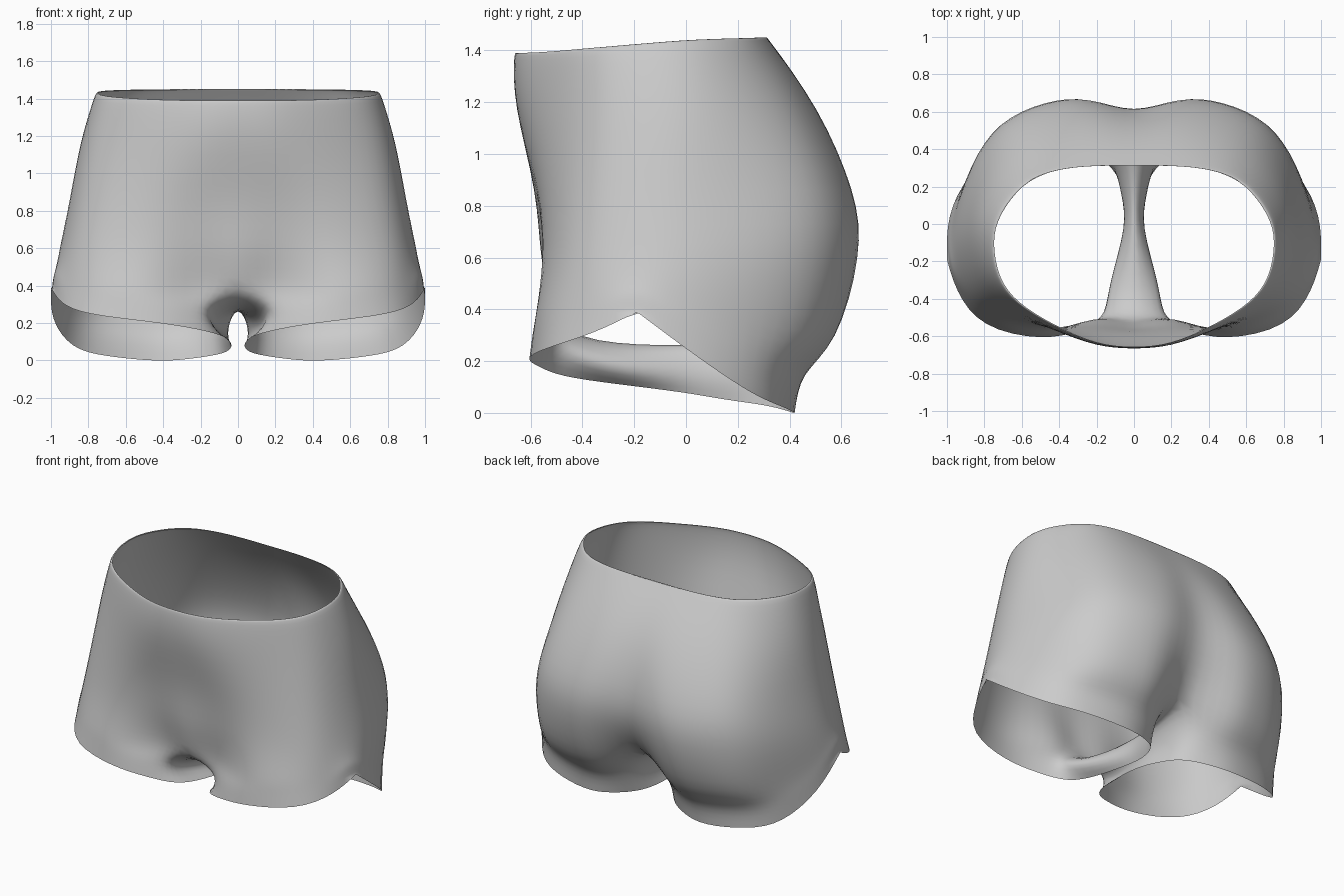
import bpy, bmesh
from mathutils import Vector

if "Cube" in bpy.data.objects:
    bpy.data.objects.remove(bpy.data.objects["Cube"])

# Half cross-sections (x, y): centre front -> side -> centre back
WAIST = [(0, -.655), (.2, -.632), (.42, -.54), (.61, -.42), (.715, -.28), (.748, -.1),
         (.71, .05), (.595, .2), (.45, .276), (.3, .306), (.14, .315), (0, .315)]
UPPER_HIP = [(0, -.652), (.2, -.64), (.42, -.57), (.64, -.45), (.78, -.31), (.835, -.12),
             (.82, .06), (.73, .25), (.57, .41), (.36, .485), (.18, .505), (0, .5)]
HIP = [(0, -.585), (.22, -.578), (.45, -.555), (.68, -.47), (.83, -.34), (.895, -.14),
       (.885, .06), (.81, .3), (.67, .51), (.45, .613), (.22, .638), (0, .6)]
SEAT = [(0, -.562), (.22, -.54), (.48, -.555), (.74, -.48), (.88, -.35), (.945, -.16),
        (.94, .05), (.86, .32), (.71, .53), (.48, .64), (.25, .655), (0, .592)]

# Leg opening, same column order, then back along the inner thigh
HEM = [(.12, -.47, .143), (.28, -.565, .178), (.5, -.605, .21), (.79, -.535, .25),
       (.94, -.36, .31), (1, -.19, .39), (.985, .04, .22), (.88, .25, .08),
       (.7, .37, .025), (.45, .42, 0), (.27, .39, .008), (.12, .3, .03),
       (.055, .15, .052), (.035, -.02, .08), (.055, -.27, .112)]
# Crotch seam on the centre line, back to front
SEAM_FRONT = (0, -.515, .385)
SEAM_BACK = (0, .42, .355)
SEAM_INNER = [(0, .18, .28), (0, -.04, .265), (0, -.34, .283)]
# How far the inner thigh swells out between seam and hem
SWELL = {0: .1, 11: .06, 12: .04, 13: .035, 14: .1}
NOTCH = Vector(HEM[5])


def section(points, z):
    return [Vector((x, y, z)) for x, y in points]


# Rows from the waist down to the hem
waist = [Vector((x, y, max(1.39, 1.437 + .08 * y - .05 * max(y, 0)))) for x, y in WAIST]
band = [Vector((p.x * 1.03, p.y * 1.012 + (.018 if p.y > 0 else 0), p.z - .03)) for p in waist]
seat = section(SEAT, .6)
hem = [Vector(p) for p in HEM]
thigh = [(a + b) / 2 for a, b in zip(seat, hem)]
for p in thigh:
    if p.y > .3:
        p.y += .035                         # lower curve of the seat
thigh[1] = Vector((.22, -.505, .4))         # groin fold
thigh[0], thigh[11] = Vector(SEAM_FRONT), Vector(SEAM_BACK)
thigh += [Vector(p) for p in SEAM_INNER]
leg = [(a + b) / 2 for a, b in zip(thigh, hem)]
for j, swell in SWELL.items():
    leg[j].x += swell
leg[0].y += .02
for j in (8, 9, 10):
    leg[j].y -= .035                        # fold under the seat
rows = [waist, band, section(UPPER_HIP, 1.17), section(HIP, .86), seat, thigh, leg, hem]

# Both halves of the shell, welded along the centre line
bm = bmesh.new()
for side in (1, -1):
    grid = [[bm.verts.new((p.x * side, p.y, p.z)) for p in row] for row in rows]
    for upper, lower in zip(grid, grid[1:]):
        n = len(upper)
        closed = n == len(HEM)              # leg rows go all the way round
        for j in range(n if closed else n - 1):
            k = (j + 1) % n
            quad = [upper[j], lower[j], lower[k], upper[k]]
            bm.faces.new(quad if side == 1 else quad[::-1])
bmesh.ops.remove_doubles(bm, verts=bm.verts, dist=.0005)
mesh = bpy.data.meshes.new("shorts")
bm.to_mesh(mesh)
bm.free()
shorts = bpy.data.objects.new("shorts", mesh)
bpy.context.collection.objects.link(shorts)

# Keep the side notches pointed
crease = mesh.attributes.new("crease_vert", 'FLOAT', 'POINT')
for v in mesh.vertices:
    if (Vector((abs(v.co.x), v.co.y, v.co.z)) - NOTCH).length < .001:
        crease.data[v.index].value = 1.0

# Smooth surface, with the cage adjusted so it passes through the sections
mesh.polygons.foreach_set("use_smooth", [True] * len(mesh.polygons))
sub = shorts.modifiers.new("smooth_surface", 'SUBSURF')
sub.levels = sub.render_levels = 2
target = [v.co.copy() for v in mesh.vertices]
for _ in range(4):
    bpy.context.view_layer.update()
    deps = bpy.context.evaluated_depsgraph_get()
    result = shorts.evaluated_get(deps).data
    limit = [result.vertices[i].co.copy() for i in range(len(target))]
    for v, want, got in zip(mesh.vertices, target, limit):
        v.co += (want - got) * .8
    mesh.update()

# Plain grey cloth
cloth = bpy.data.materials.new("grey_cloth")
cloth.diffuse_color = (.6, .6, .6, 1)
cloth.use_nodes = True
cloth.node_tree.nodes["Principled BSDF"].inputs["Base Color"].default_value = cloth.diffuse_color
mesh.materials.append(cloth)
